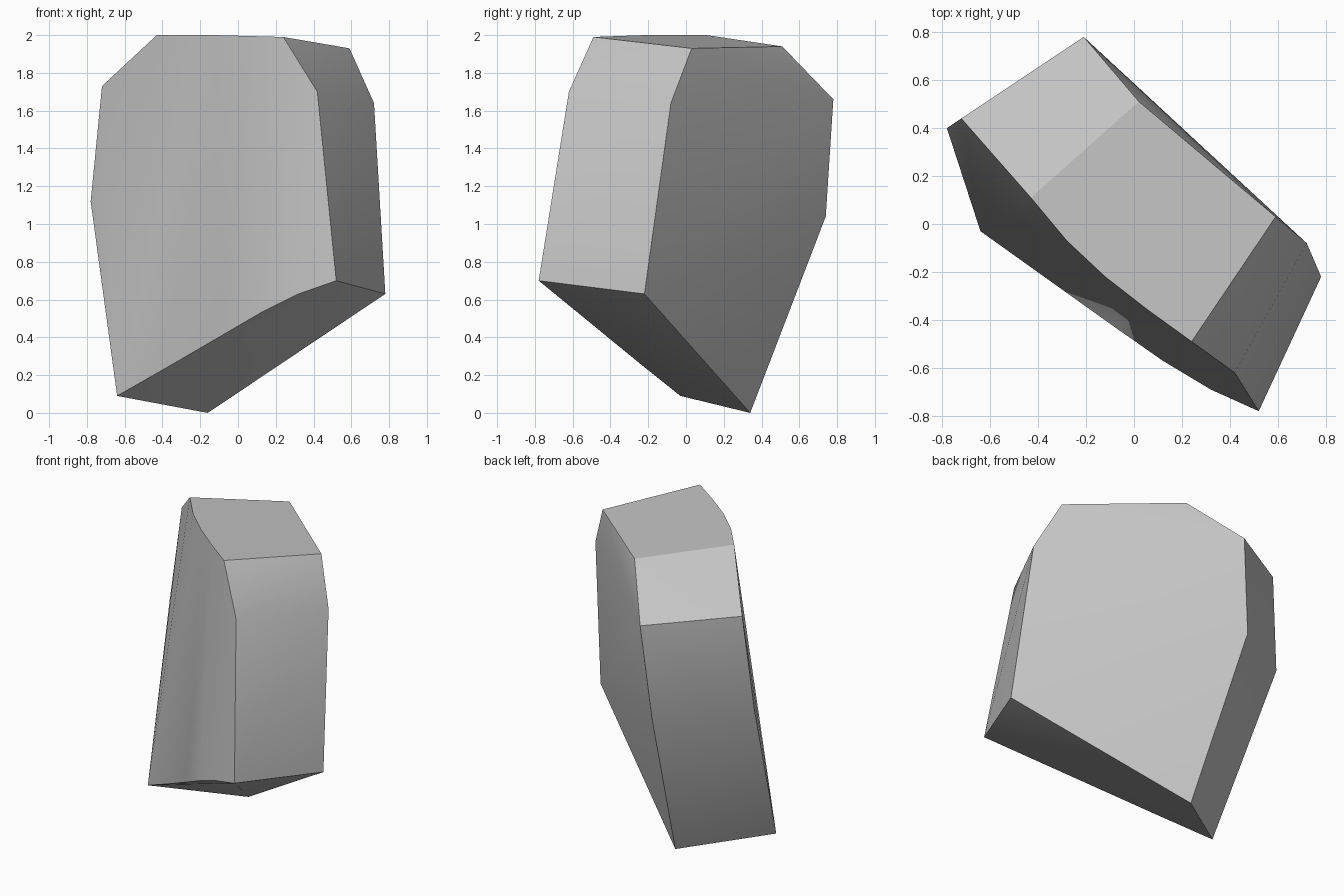
import bpy, bmesh

cube = bpy.data.objects.get("Cube")
if cube:
    bpy.data.objects.remove(cube, do_unlink=True)

# One plain stone colour
stone = bpy.data.materials.new("stone_grey")
stone.use_nodes = True
colour = (0.55, 0.55, 0.55, 1)
stone.diffuse_color = colour
bsdf = stone.node_tree.nodes["Principled BSDF"]
bsdf.inputs["Base Color"].default_value = colour
bsdf.inputs["Roughness"].default_value = 0.9

# Front outline corners, from the lowest corner round
front = [(-0.64, -0.03, 0.09), (0.52, -0.78, 0.70), (0.42, -0.62, 1.70),
         (0.24, -0.49, 1.99), (-0.43, 0.11, 2.0), (-0.72, 0.44, 1.73),
         (-0.78, 0.40, 1.12)]
# Matching back outline corners
back = [(-0.16, 0.34, 0.0), (0.78, -0.22, 0.63), (0.72, -0.08, 1.64),
        (0.59, 0.03, 1.93), (0.02, 0.51, 1.94), (-0.21, 0.78, 1.66),
        (-0.27, 0.74, 1.04)]
# Bulge of the front face along its upper and lower edges
upper_bulge = [(-0.28, -0.07, 2.0), (-0.12, -0.22, 2.0), (0.06, -0.36, 1.995)]
lower_bulge = [(-0.36, -0.23, 0.25), (-0.08, -0.43, 0.42),
               (0.12, -0.57, 0.53), (0.32, -0.69, 0.63)]

# Wrap the corners into a faceted boulder
bm = bmesh.new()
for point in front + back + upper_bulge + lower_bulge:
    bm.verts.new(point)
bmesh.ops.convex_hull(bm, input=bm.verts[:])
loose = [v for v in bm.verts if not v.link_faces]
bmesh.ops.delete(bm, geom=loose, context='VERTS')
bmesh.ops.recalc_face_normals(bm, faces=bm.faces[:])

mesh = bpy.data.meshes.new("rock_slab")
bm.to_mesh(mesh)
bm.free()
mesh.materials.append(stone)
rock = bpy.data.objects.new("rock_slab", mesh)
bpy.context.collection.objects.link(rock)

# Soften the bulge and keep the chipped edges sharp
bpy.ops.object.select_all(action='DESELECT')
rock.select_set(True)
bpy.context.view_layer.objects.active = rock
bpy.ops.object.shade_smooth_by_angle(angle=0.44)
